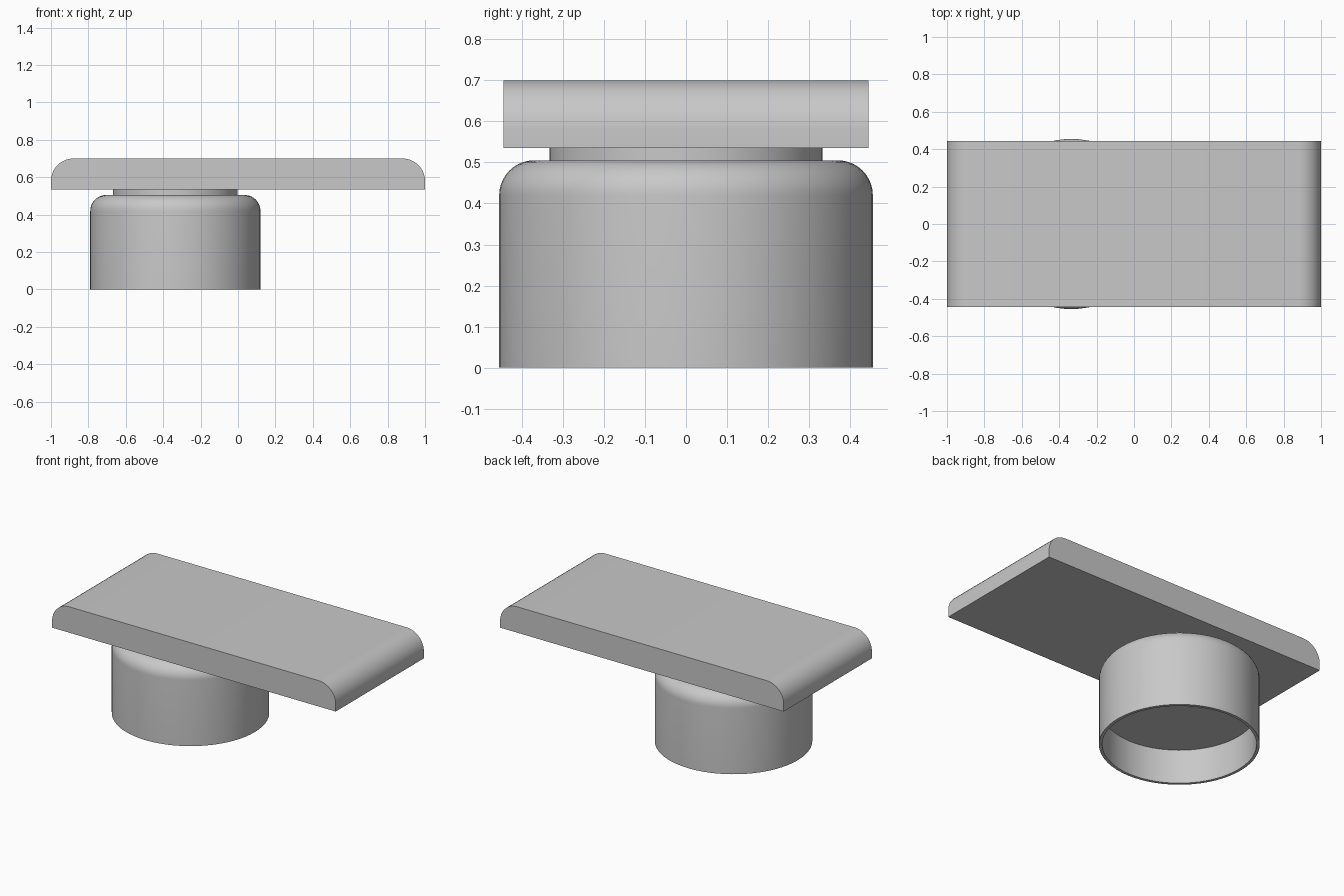
import bpy, bmesh, math

if "Cube" in bpy.data.objects:
    bpy.data.objects.remove(bpy.data.objects["Cube"])

grey = bpy.data.materials.new("plain grey")
grey.diffuse_color = (0.58, 0.58, 0.58, 1)
grey.use_nodes = True
grey.node_tree.nodes["Principled BSDF"].inputs["Base Color"].default_value = grey.diffuse_color


def finish(name, bm, location=(0, 0, 0)):
    bmesh.ops.recalc_face_normals(bm, faces=bm.faces)
    mesh = bpy.data.meshes.new(name)
    bm.to_mesh(mesh)
    bm.free()
    mesh.materials.append(grey)
    obj = bpy.data.objects.new(name, mesh)
    obj.location = location
    bpy.context.collection.objects.link(obj)
    bpy.ops.object.select_all(action='DESELECT')
    obj.select_set(True)
    bpy.context.view_layer.objects.active = obj
    bpy.ops.object.shade_smooth_by_angle(angle=math.radians(30))


def lathe(name, profile, x, steps=64):
    """Spin an (r, z) profile around the vertical axis."""
    bm = bmesh.new()
    verts = [bm.verts.new((r, 0, z)) for r, z in profile]
    edges = [bm.edges.new(pair) for pair in zip(verts, verts[1:])]
    bmesh.ops.spin(bm, geom=verts + edges, cent=(0, 0, 0), axis=(0, 0, 1),
                   angle=2 * math.pi, steps=steps)
    bmesh.ops.remove_doubles(bm, verts=bm.verts, dist=1e-4)
    finish(name, bm, (x, 0, 0))


def arc(cx, cz, r, start, end, n=10):
    angles = [math.radians(start + (end - start) * i / n) for i in range(n + 1)]
    return [(cx + r * math.cos(a), cz + r * math.sin(a)) for a in angles]


BASE_X = -0.335

# Round base: recessed underside, thin rim, rounded shoulder
lathe("round_base",
      [(0, 0.215), (0.437, 0.215), (0.437, 0), (0.455, 0)]
      + arc(0.37, 0.42, 0.085, 0, 90) + [(0, 0.505)], BASE_X)

# Short neck joining base and plate
lathe("neck", [(0, 0.50), (0.333, 0.50), (0.333, 0.536), (0, 0.536)], BASE_X)

# Top plate: rounded upper ends, extruded front to back
bm = bmesh.new()
outline = ([(-1, 0.535), (1, 0.535)] + arc(0.88, 0.58, 0.12, 0, 90)
           + arc(-0.88, 0.58, 0.12, 90, 180))
face = bm.faces.new([bm.verts.new((x, -0.444, z)) for x, z in outline])
result = bmesh.ops.extrude_face_region(bm, geom=[face], use_keep_orig=True)
bmesh.ops.translate(bm, vec=(0, 0.888, 0),
                    verts=[v for v in result["geom"] if isinstance(v, bmesh.types.BMVert)])
finish("top_plate", bm)
